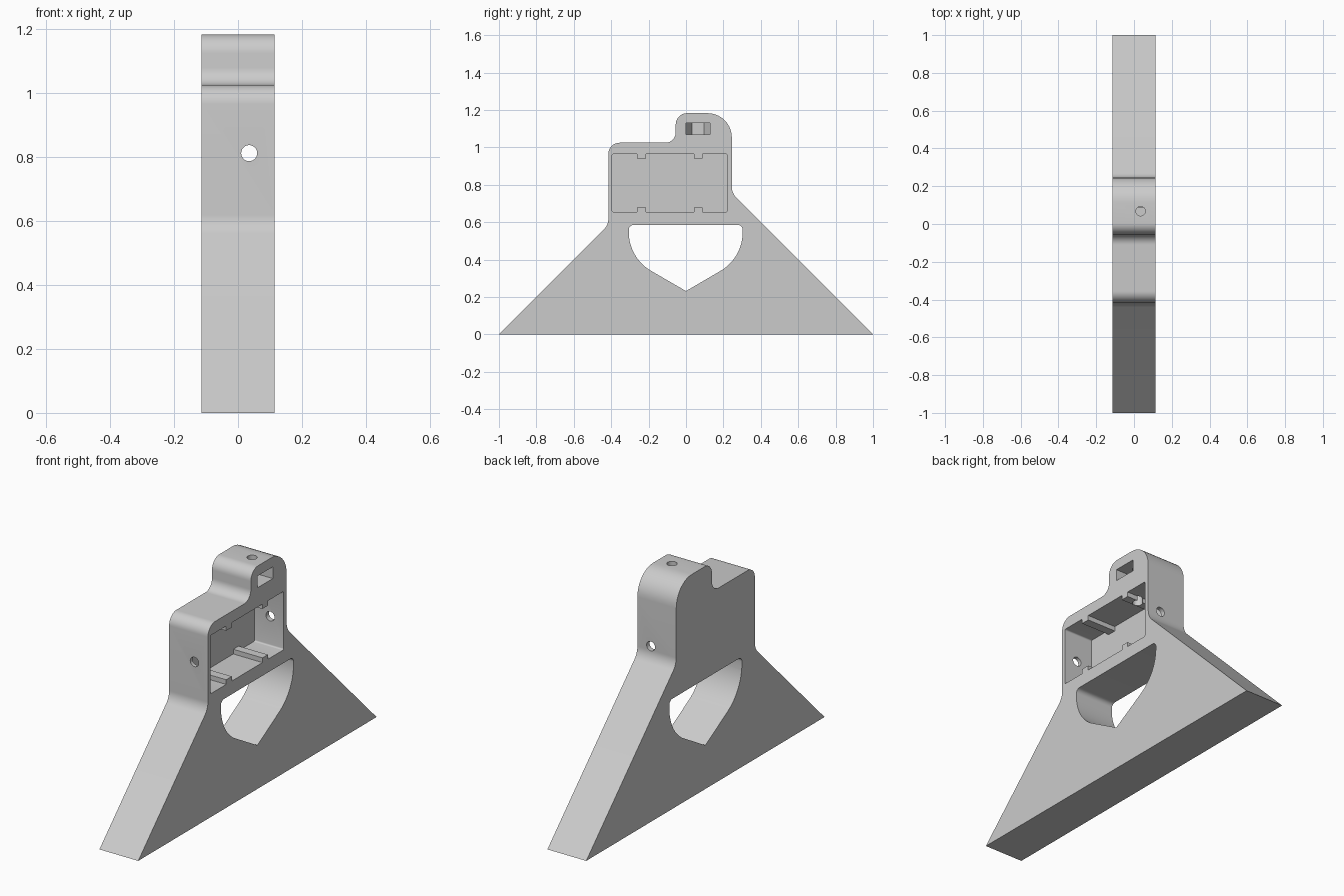
import bpy, bmesh, math
from mathutils import Vector

if "Cube" in bpy.data.objects:
    bpy.data.objects.remove(bpy.data.objects["Cube"])

HALF = 0.114          # half thickness of the plate along x
HOLE_X = 0.035        # plane shared by all screw holes

grey = bpy.data.materials.new("light grey")
grey.diffuse_color = (0.6, 0.6, 0.6, 1)
grey.use_nodes = True
grey.node_tree.nodes["Principled BSDF"].inputs["Base Color"].default_value = grey.diffuse_color


def fillet(corners, steps=10):
    """Round each corner (a, b, radius) of a closed outline."""
    out = []
    for i, (a, b, r) in enumerate(corners):
        p = Vector((a, b))
        if r == 0:
            out.append(p)
            continue
        u = (Vector(corners[i - 1][:2]) - p).normalized()
        v = (Vector(corners[(i + 1) % len(corners)][:2]) - p).normalized()
        half = u.angle(v) / 2
        centre = p + (u + v).normalized() * (r / math.sin(half))
        start = p + u * (r / math.tan(half)) - centre
        end = p + v * (r / math.tan(half)) - centre
        sweep = math.pi - 2 * half
        for k in range(steps + 1):
            t = k / steps
            out.append(centre + (start * math.sin((1 - t) * sweep)
                                 + end * math.sin(t * sweep)) / math.sin(sweep))
    return out


def prism(name, outline, low, high, axis="x"):
    """Extrude an outline along x (points are y, z) or z (points are x, y)."""
    place = (lambda p, h: (h, p[0], p[1])) if axis == "x" else (lambda p, h: (p[0], p[1], h))
    bm = bmesh.new()
    face = bm.faces.new([bm.verts.new(place(p, low)) for p in outline])
    new = bmesh.ops.extrude_face_region(bm, geom=[face])["geom"]
    shift = Vector(place((0, 0), high - low))
    bmesh.ops.translate(bm, vec=shift, verts=[g for g in new if isinstance(g, bmesh.types.BMVert)])
    bmesh.ops.recalc_face_normals(bm, faces=bm.faces)
    mesh = bpy.data.meshes.new(name)
    bm.to_mesh(mesh)
    bm.free()
    obj = bpy.data.objects.new(name, mesh)
    mesh.materials.append(grey)
    bpy.context.collection.objects.link(obj)
    return obj


def drill(name, location, length, rotation=(0, 0, 0)):
    bpy.ops.mesh.primitive_cylinder_add(vertices=40, radius=0.025, depth=length,
                                        location=location, rotation=rotation)
    obj = bpy.context.object
    obj.name = name
    obj.data.materials.append(grey)
    return obj


# Stand body: triangular foot, holder block and raised screw boss
body = prism("stand_body", fillet([
    (-1, 0, 0), (1, 0, 0), (0.245, 0.755, 0.085), (0.245, 1.183, 0.13),
    (-0.055, 1.183, 0.06), (-0.055, 1.025, 0.055), (-0.415, 1.025, 0.06),
    (-0.415, 0.585, 0.085)]), -HALF, HALF)

# Shield-shaped opening through the foot
opening = prism("opening_cutter", fillet([
    (-0.306, 0.585, 0.025), (-0.306, 0.409, 0.24), (0, 0.232, 0),
    (0.303, 0.409, 0.24), (0.303, 0.585, 0.025)], 14), -0.3, 0.3)

# Pocket open on the +x side, with ribs left standing on floor and ceiling
lo, hi, rib = 0.655, 0.965, 0.025
ribs = [(-0.262, -0.215), (0.042, 0.087)]
corners = [(-0.395, lo, 0.008)]
for a, b in ribs:
    corners += [(a, lo, 0), (a, lo + rib, 0), (b, lo + rib, 0), (b, lo, 0)]
corners += [(0.22, lo, 0.008), (0.22, hi, 0.008)]
for a, b in reversed(ribs):
    corners += [(b, hi, 0), (b, hi - rib, 0), (a, hi - rib, 0), (a, hi, 0)]
corners.append((-0.395, hi, 0.008))
pocket = prism("pocket_cutter", fillet(corners, 4), -0.057, 0.3)

# Nut slot in the boss, ending in half a hexagon
mid, r = 0.065, 0.064
slot = prism("nut_slot_cutter", [
    (0.3, mid - r), (0.3, mid + r), (HOLE_X, mid + r),
    (HOLE_X - r * 0.866, mid + r / 2), (HOLE_X - r * 0.866, mid - r / 2),
    (HOLE_X, mid - r)], 1.068, 1.13, "z")

# Screw holes: through both end walls, and down through the boss
wall_hole = drill("wall_hole_cutter", (HOLE_X, -0.08, 0.812), 0.9, (math.pi / 2, 0, 0))
boss_hole = drill("boss_hole_cutter", (HOLE_X, 0.068, 1.05), 0.4)

cutters = [opening, pocket, slot, wall_hole, boss_hole]
for c in cutters:
    c.hide_render = True
    mod = body.modifiers.new(c.name, "BOOLEAN")
    mod.operation, mod.object, mod.solver = "DIFFERENCE", c, "EXACT"

bpy.ops.object.select_all(action="DESELECT")
bpy.context.view_layer.objects.active = body
body.select_set(True)
for mod in list(body.modifiers):
    bpy.ops.object.modifier_apply(modifier=mod.name)
for c in cutters:
    bpy.data.objects.remove(c)
bpy.ops.object.shade_smooth_by_angle(angle=math.radians(25))
